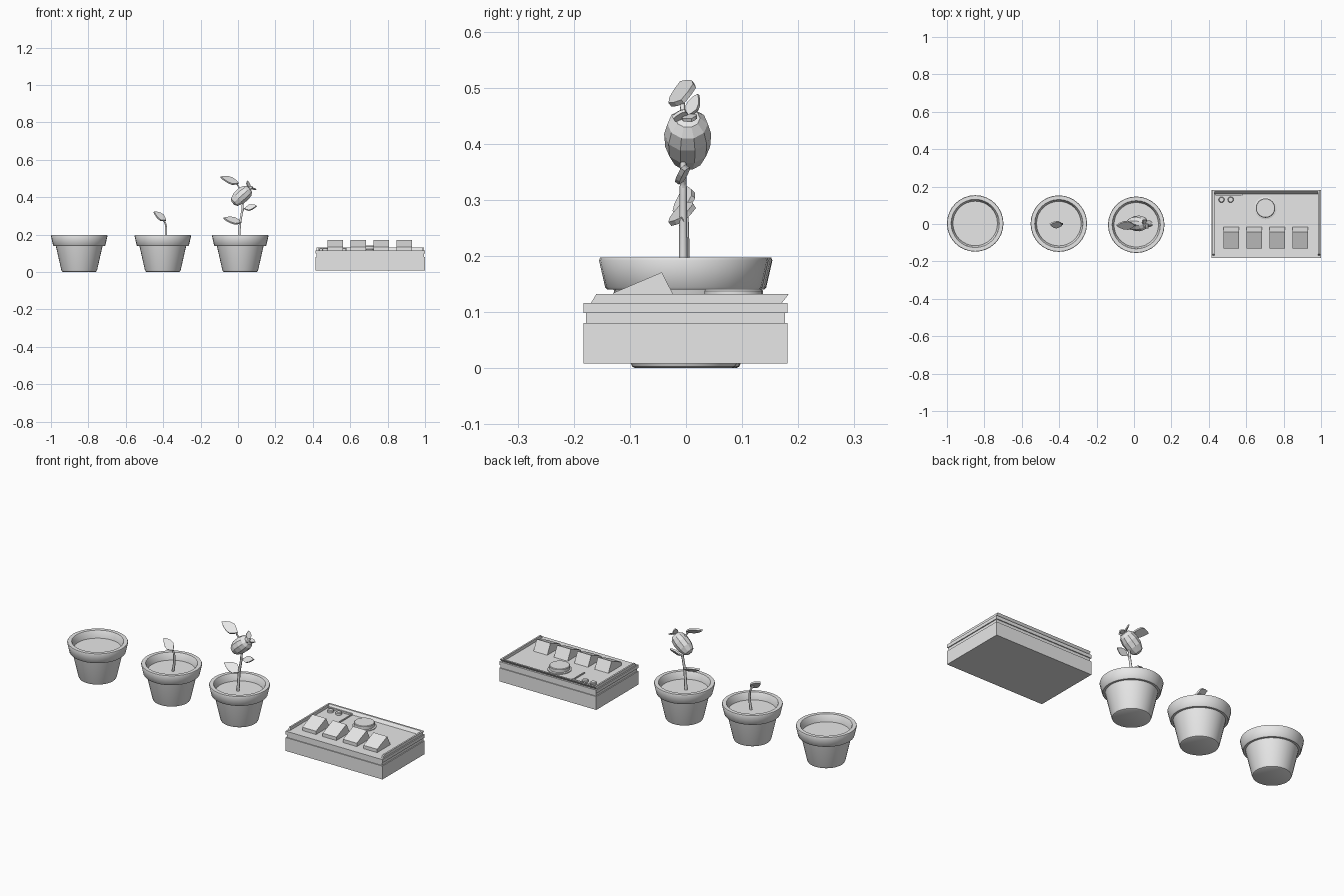
import bpy, bmesh, math
from mathutils import Vector

old = bpy.data.objects.get("Cube")
if old:
    bpy.data.objects.remove(old)

grey = bpy.data.materials.new("light_grey")
grey.use_nodes = True
grey.diffuse_color = (0.8, 0.8, 0.8, 1)
grey.node_tree.nodes["Principled BSDF"].inputs["Base Color"].default_value = (0.8, 0.8, 0.8, 1)


def finish(name, bm, smooth=None):
    bmesh.ops.recalc_face_normals(bm, faces=bm.faces)
    me = bpy.data.meshes.new(name)
    bm.to_mesh(me)
    bm.free()
    if smooth:
        me.shade_smooth()
        me.set_sharp_from_angle(angle=math.radians(smooth))
    me.materials.append(grey)
    ob = bpy.data.objects.new(name, me)
    bpy.context.collection.objects.link(ob)
    return ob


def lathe(name, profile, center, segments=32, smooth=35, axis=(0, 0, 1)):
    """Revolve (radius, height) points around an axis, closing both ends."""
    bm = bmesh.new()
    rings = []
    for r, h in profile:
        rings.append([bm.verts.new((r * math.cos(a), r * math.sin(a), h))
                      for a in (2 * math.pi * i / segments for i in range(segments))])
    for lo, hi in zip(rings, rings[1:]):
        for i in range(segments):
            j = (i + 1) % segments
            bm.faces.new((lo[i], lo[j], hi[j], hi[i]))
    bm.faces.new(rings[0])
    bm.faces.new(rings[-1])
    ob = finish(name, bm, smooth)
    ob.rotation_euler = Vector(axis).to_track_quat('Z', 'Y').to_euler()
    ob.location = center
    return ob


def prism(name, outline, sweep):
    """Extrude a planar polygon along a vector."""
    bm = bmesh.new()
    face = bm.faces.new([bm.verts.new(p) for p in outline])
    ext = bmesh.ops.extrude_face_region(bm, geom=[face], use_keep_orig=True)
    bmesh.ops.translate(bm, vec=sweep, verts=[v for v in ext["geom"] if isinstance(v, bmesh.types.BMVert)])
    return finish(name, bm)


def side_prism(name, yz, x0, x1):
    return prism(name, [(x0, y, z) for y, z in yz], (x1 - x0, 0, 0))


def box(name, x0, x1, y0, y1, z0, z1):
    return side_prism(name, [(y0, z0), (y1, z0), (y1, z1), (y0, z1)], x0, x1)


def leaf(name, base, tip, half_width, thickness=0.009):
    """Pointed leaf from base to tip; half_width is the sideways vector."""
    base, tip, side = Vector(base), Vector(tip), Vector(half_width)
    shape = [(0.15, 0.55), (0.35, 1), (0.6, 0.9), (0.82, 0.5)]
    pts = [base] + [base.lerp(tip, t) + side * w for t, w in shape]
    pts += [tip] + [base.lerp(tip, t) - side * w for t, w in reversed(shape)]
    normal = (tip - base).cross(side).normalized() * thickness
    return prism(name, [p - normal / 2 for p in pts], normal)


def stem(name, points, radius):
    cu = bpy.data.curves.new(name, 'CURVE')
    cu.dimensions = '3D'
    cu.bevel_depth = 1
    cu.bevel_resolution = 1
    cu.use_fill_caps = True
    cu.resolution_u = 4
    sp = cu.splines.new('BEZIER')
    sp.bezier_points.add(len(points) - 1)
    for i, (bp, p) in enumerate(zip(sp.bezier_points, points)):
        bp.co = p
        bp.handle_left_type = bp.handle_right_type = 'AUTO'
        bp.radius = radius * (1 - 0.5 * i / (len(points) - 1))
    cu.materials.append(grey)
    ob = bpy.data.objects.new(name, cu)
    bpy.context.collection.objects.link(ob)


# Three pots, each with a flared rim and a soil surface inside
pot_profile = [(0.086, 0), (0.092, 0.003), (0.096, 0.012), (0.125, 0.14), (0.136, 0.14),
               (0.14, 0.144), (0.151, 0.192), (0.149, 0.197), (0.129, 0.197),
               (0.126, 0.193), (0.119, 0.158)]
for name, x, y in (("empty_pot", -0.849, 0.003), ("sprout_pot", -0.402, 0.002), ("plant_pot", 0.012, -0.004)):
    lathe(name, pot_profile, (x, y, 0))

# Sprout
stem("sprout_stem", [(-0.393, 0, 0.15), (-0.384, 0, 0.23), (-0.392, 0, 0.268), (-0.41, 0, 0.29)], 0.007)
leaf("sprout_leaf", (-0.385, -0.006, 0.275), (-0.45, 0, 0.322), (0.008, 0.017, 0.014))

# Grown plant
stem("plant_stem", [(0.003, -0.005, 0.15), (0.011, -0.005, 0.26), (0.024, -0.005, 0.345),
                    (0.022, -0.006, 0.42), (-0.012, -0.006, 0.48)], 0.008)
leaf("top_leaf", (0.003, -0.006, 0.475), (-0.094, -0.008, 0.508), (0, 0.022, 0.017))
leaf("lower_leaf", (0.019, -0.006, 0.265), (-0.078, -0.008, 0.288), (0, 0.022, 0.016))
stem("right_leaf_stem", [(0.02, -0.005, 0.315), (0.03, -0.005, 0.335), (0.045, -0.006, 0.345)], 0.005)
leaf("right_leaf", (0.036, -0.006, 0.338), (0.1, -0.006, 0.354), (0, 0.01, 0.014))

# Faceted fruit, leaning up to the right, with small leaves at its crown
lathe("fruit", [(0.012, -0.066), (0.028, -0.056), (0.04, -0.025), (0.042, 0.01),
                (0.036, 0.037), (0.022, 0.052), (0.008, 0.054)],
      (0.022, 0.003, 0.411), 10, None, (0.75, 0, 0.66))
crown = (0.06, 0.004, 0.45)
for i, (tip, side) in enumerate((((0.05, 0.022, 0.488), (0.009, 0.01, -0.003)),
                                 ((0.098, 0.01, 0.442), (0, 0.013, 0.003)),
                                 ((0.075, -0.024, 0.447), (0.01, 0.004, 0.01)))):
    leaf("crown_leaf_%d" % (i + 1), crown, tip, side, 0.006)

# Control box: body, recessed seam and lid
box("box_body", 0.415, 1.0, -0.183, 0.181, 0.008, 0.081)
box("box_seam", 0.42, 0.995, -0.178, 0.176, 0.08, 0.099)
box("box_lid", 0.415, 1.0, -0.183, 0.181, 0.098, 0.116)

# Leaning border walls around the sides and back of the panel
wall = [(-0.17, 0.115), (0.17, 0.115), (0.183, 0.132), (-0.16, 0.132)]
side_prism("border_right", wall, 0.421, 0.43)
side_prism("border_left", wall, 0.985, 0.994)
side_prism("border_back", [(0.16, 0.115), (0.17, 0.115), (0.183, 0.132), (0.173, 0.132)], 0.421, 0.994)

# Four slanted keys
for i in range(4):
    x = 0.479 + 0.123 * i
    side_prism("key_%d" % (i + 1), [(-0.13, 0.112), (-0.013, 0.112), (-0.043, 0.171), (-0.13, 0.134)], x, x + 0.083)

# Dial and corner panel with two small knobs
lathe("dial", [(0.06, 0.115), (0.06, 0.12), (0.052, 0.122), (0.052, 0.138), (0.049, 0.141)], (0.703, 0.085, 0), 24)
box("corner_ridge_back", 0.435, 0.58, 0.153, 0.16, 0.114, 0.125)
box("corner_ridge_side", 0.574, 0.58, 0.05, 0.16, 0.114, 0.122)
for i, x in enumerate((0.468, 0.517)):
    lathe("small_knob_%d" % (i + 1), [(0.016, 0.114), (0.016, 0.126), (0.012, 0.129)], (x, 0.13, 0), 12)
